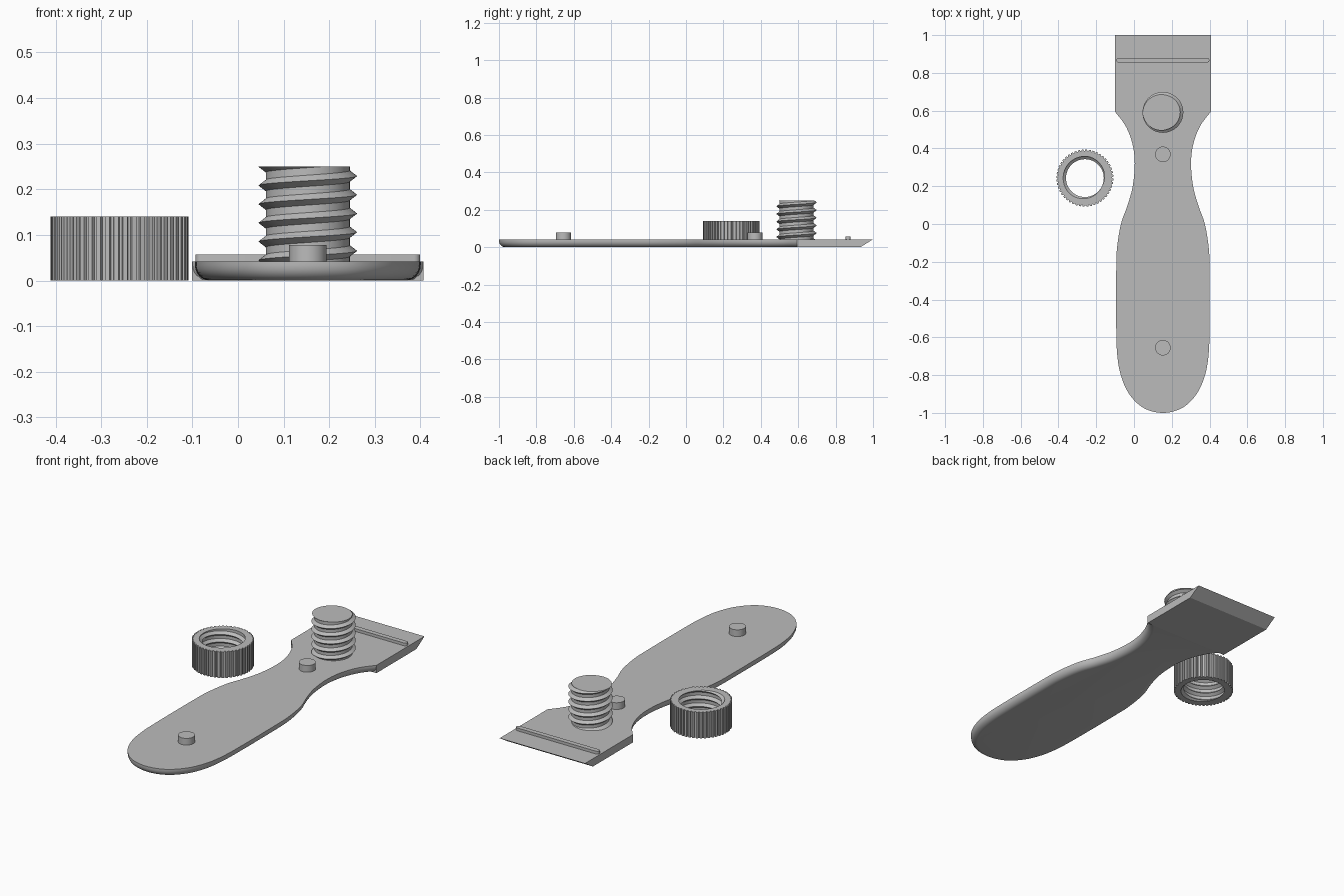
import bpy, bmesh, math
from mathutils import Vector

if "Cube" in bpy.data.objects:
    bpy.data.objects.remove(bpy.data.objects["Cube"], do_unlink=True)

grey = bpy.data.materials.new("plain grey")
grey.use_nodes = True
grey.diffuse_color = (0.5, 0.5, 0.5, 1)
grey.node_tree.nodes["Principled BSDF"].inputs["Base Color"].default_value = (0.5, 0.5, 0.5, 1)

AXIS = 0.153      # centre line of the tool
TOP = 0.042       # thickness of the tool
PITCH = 0.041


def finish(bm, name, location=(0, 0, 0)):
    bmesh.ops.recalc_face_normals(bm, faces=bm.faces)
    mesh = bpy.data.meshes.new(name)
    bm.to_mesh(mesh)
    bm.free()
    mesh.materials.append(grey)
    ob = bpy.data.objects.new(name, mesh)
    ob.location = location
    bpy.context.collection.objects.link(ob)
    bpy.ops.object.select_all(action="DESELECT")
    ob.select_set(True)
    bpy.context.view_layer.objects.active = ob
    bpy.ops.object.shade_smooth_by_angle(angle=math.radians(30))
    return ob


def smooth_path(points, steps=8):
    """Catmull-Rom curve through the points."""
    pts = [Vector(p) for p in points]
    out = []
    for i in range(len(pts) - 1):
        a, b, c, d = pts[max(i - 1, 0)], pts[i], pts[i + 1], pts[min(i + 2, len(pts) - 1)]
        for s in range(steps):
            t = s / steps
            out.append(0.5 * (2 * b + (c - a) * t + (2 * a - 5 * b + 4 * c - d) * t * t
                              + (3 * b - a - 3 * c + d) * t ** 3))
    return out + [pts[-1]]


def loft(bm, rings):
    """Closed rings of points joined by quads, with both ends capped."""
    rows = [[bm.verts.new(p) for p in ring] for ring in rings]
    n = len(rows[0])
    for low, high in zip(rows, rows[1:]):
        for i in range(n):
            j = (i + 1) % n
            bm.faces.new((low[i], low[j], high[j], high[i]))
    bm.faces.new(rows[0])
    bm.faces.new(rows[-1])


def thread(bm, root, crest, z0, z1, phase, turns=72):
    """Helical wall: flat root band and a V ridge, trimmed flat at z0 and z1."""
    shape = [(0, crest), (0.3, root), (0.7, root)]

    def radius(u):
        u = abs((u + 0.5) % 1 - 0.5)
        return crest + (root - crest) * min(u / 0.3, 1)

    first = math.floor((z0 - phase) / PITCH) - 2
    last = math.ceil((z1 - phase) / PITCH) + 2
    columns = []
    for c in range(turns + 1):
        turn = c / turns
        a = 2 * math.pi * turn
        column = []
        for k in range(first, last):
            for f, r in shape:
                z = phase + PITCH * (k + f + turn)
                if not z0 <= z <= z1:
                    z = min(max(z, z0), z1)
                    r = radius((z - phase) / PITCH - turn)
                column.append(bm.verts.new((r * math.cos(a), r * math.sin(a), z)))
        columns.append(column)
    for p, q in zip(columns, columns[1:]):
        for i in range(len(p) - 1):
            bm.faces.new((p[i], q[i], q[i + 1], p[i + 1]))
    bmesh.ops.remove_doubles(bm, verts=bm.verts, dist=0.00005)
    bmesh.ops.dissolve_degenerate(bm, edges=bm.edges, dist=0.00005)


def cap(bm, z):
    """Fill the open rim (or rims) lying at height z."""
    rim = [e for e in bm.edges if e.is_boundary
           and all(abs(v.co.z - z) < 0.0002 for v in e.verts)]
    bmesh.ops.triangle_fill(bm, edges=rim, use_beauty=True, normal=(0, 0, 1))


# Handle: waisted outline with a rounded lower edge
half = [(0.2525, 0.593), (0.197, 0.518), (0.161, 0.423), (0.149, 0.32), (0.16, 0.2),
        (0.187, 0.1), (0.222, 0), (0.243, -0.13), (0.247, -0.25), (0.247, -0.55),
        (0.241, -0.7), (0.22, -0.81), (0.175, -0.905), (0.1, -0.975)]
outline = smooth_path(half + [(0, -1)] + [(-x, y) for x, y in reversed(half)])


def inset(distance):
    ring = []
    for i, p in enumerate(outline):
        d = (outline[min(i + 1, len(outline) - 1)] - outline[max(i - 1, 0)]).normalized()
        q = p + Vector((d.y, -d.x)) * distance
        if i in (0, len(outline) - 1):
            q = Vector((p.x - math.copysign(distance, p.x), p.y))
        ring.append(Vector((q.x, min(q.y, half[0][1]))))
    return ring


FILLET = 0.034
bm = bmesh.new()
levels = []
for s in range(7):
    a = s / 6 * math.pi / 2
    levels.append((FILLET * (1 - math.sin(a)), FILLET * (1 - math.cos(a))))
levels.append((0, TOP))
loft(bm, [[(p.x, p.y, z) for p in inset(d)] for d, z in levels])
finish(bm, "handle", (AXIS, 0, 0))

# Scraper blade: slab with a slanted front edge
bm = bmesh.new()
side = [(0.593, 0), (0.932, 0), (1, TOP), (0.593, TOP)]
loft(bm, [[(x, y, z) for y, z in side] for x in (-0.2535, 0.2535)])
finish(bm, "scraper_blade", (AXIS, 0, 0))

# Thin rounded rib across the blade
bm = bmesh.new()
rib = []
for sign in (1, -1):
    for s in range(9):
        a = math.pi * (s / 8 - 0.5)
        rib.append((sign * (0.233 + 0.013 * math.cos(a)), sign * 0.013 * math.sin(a)))
loft(bm, [[(x, y, z) for x, y in rib] for z in (TOP - 0.005, 0.057)])
finish(bm, "blade_rib", (AXIS, 0.867, 0))

# Two locating pegs
for name, y in (("front_peg", -0.655), ("rear_peg", 0.369)):
    bm = bmesh.new()
    bmesh.ops.create_cone(bm, cap_ends=True, segments=48, radius1=0.041, radius2=0.041, depth=0.041)
    finish(bm, name, (AXIS, y, 0.0575))

# Threaded post
bm = bmesh.new()
thread(bm, 0.092, 0.108, TOP - 0.002, 0.25, 0.229)
cap(bm, TOP - 0.002)
cap(bm, 0.25)
finish(bm, "threaded_post", (AXIS, 0.591, 0))

# Knurled nut: internal thread plus a toothed outer wall
HEIGHT, TEETH = 0.14, 48
bm = bmesh.new()
thread(bm, 0.115, 0.1, 0, HEIGHT, 0.02)
walls = []
for z in (0, HEIGHT):
    row = []
    for t in range(TEETH):
        for f, r in ((0, 0.144), (0.3, 0.144), (0.4, 0.151), (0.9, 0.151)):
            a = 2 * math.pi * (t + f) / TEETH
            row.append(bm.verts.new((r * math.cos(a), r * math.sin(a), z)))
    walls.append(row)
for i in range(len(walls[0])):
    j = (i + 1) % len(walls[0])
    bm.faces.new((walls[0][i], walls[0][j], walls[1][j], walls[1][i]))
cap(bm, 0)
cap(bm, HEIGHT)
finish(bm, "knurled_nut", (-0.26, 0.243, 0))
